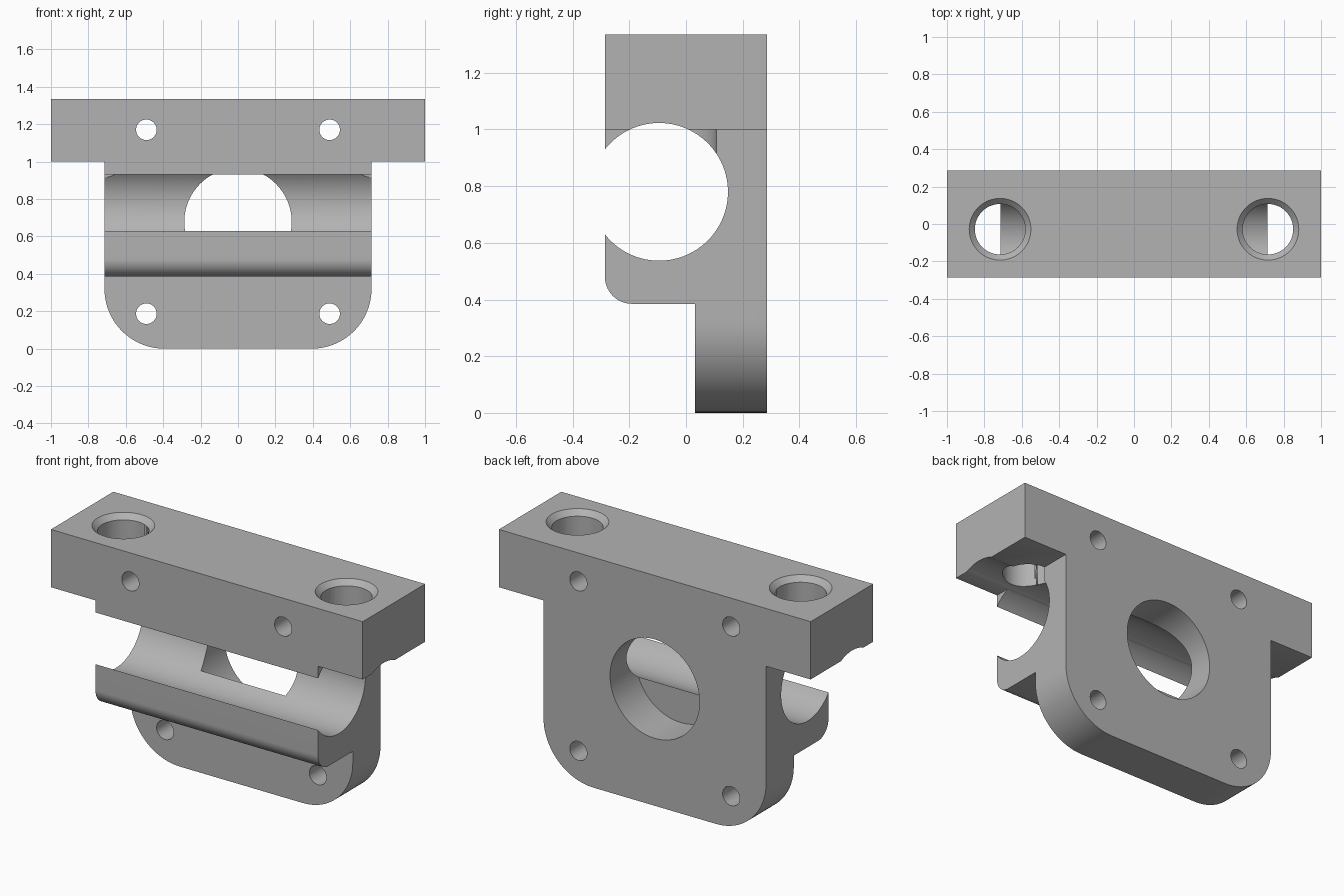
import bpy, bmesh
from math import sin, cos, pi, radians
from mathutils import Vector, Matrix

if "Cube" in bpy.data.objects:
    bpy.data.objects.remove(bpy.data.objects["Cube"], do_unlink=True)

HALF_W, HALF_D, TOP = 0.714, 0.286, 1.335
BAR_Z = 1.0


def arc(cx, cz, r, start, end, n=20):
    angles = [radians(start + (end - start) * i / n) for i in range(n + 1)]
    return [(cx + r * cos(a), cz + r * sin(a)) for a in angles]


def prism(name, outline, to_3d, direction):
    """Extrude a flat outline along a direction into a closed solid."""
    bm = bmesh.new()
    face = bm.faces.new([bm.verts.new(to_3d(*p)) for p in outline])
    new = bmesh.ops.extrude_face_region(bm, geom=[face])["geom"]
    verts = [v for v in new if isinstance(v, bmesh.types.BMVert)]
    bmesh.ops.translate(bm, verts=verts, vec=Vector(direction))
    bmesh.ops.recalc_face_normals(bm, faces=bm.faces)
    return link(name, bm)


def link(name, bm):
    mesh = bpy.data.meshes.new(name)
    bm.to_mesh(mesh)
    bm.free()
    obj = bpy.data.objects.new(name, mesh)
    bpy.context.collection.objects.link(obj)
    return obj


def rod(name, start, end, r1, r2=None, n=64):
    """Cylinder or cone between two points."""
    a, b = Vector(start), Vector(end)
    bm = bmesh.new()
    turn = (b - a).to_track_quat('Z', 'Y').to_matrix().to_4x4()
    bmesh.ops.create_cone(bm, cap_ends=True, segments=n, radius1=r1,
                          radius2=r1 if r2 is None else r2, depth=(b - a).length,
                          matrix=Matrix.Translation((a + b) / 2) @ turn)
    return link(name, bm)


# Main body: wide top bar over a plate with rounded lower corners
R = 0.32
outline = arc(-HALF_W + R, R, R, 180, 270) + arc(HALF_W - R, R, R, 270, 360)
outline += [(HALF_W, BAR_Z), (1, BAR_Z), (1, TOP), (-1, TOP), (-1, BAR_Z), (-HALF_W, BAR_Z)]
body = prism("bearing_bracket", outline, lambda x, z: (x, -HALF_D, z), (0, 2 * HALF_D, 0))

# Relief in front of the lower plate, leaving a rounded lip above it
r = 0.095
relief = [(0.032, -0.2), (0.032, 0.385)]
relief += arc(-HALF_D + r, 0.385 + r, r, 270, 180) + [(-0.5, 0.385 + r), (-0.5, -0.2)]
cutters = [prism("relief_cutter", relief, lambda y, z: (-1.2, y, z), (2.4, 0, 0))]

# Lengthwise bore, open at the front
BORE_Y, BORE_Z = -0.095, 0.78
cutters.append(rod("bore_cutter", (-1.2, BORE_Y, BORE_Z), (1.2, BORE_Y, BORE_Z), 0.243, n=96))

# Round pocket from the back into the bore
cutters.append(rod("pocket_cutter", (0, 0.6, 0.678), (0, 0.047, 0.678), 0.287, n=96))

for side in (-1, 1):
    # Chamfered vertical holes, ending inside the bore
    x, y = side * 0.716, -0.028
    cutters.append(rod("bolt_hole_cutter", (x, y, BORE_Z), (x, y, 1.5), 0.135))
    cutters.append(rod("chamfer_cutter", (x, y, TOP - 0.03), (x, y, TOP + 0.03), 0.135, 0.195))
    # Small mounting holes through front to back
    for z in (0.187, 1.17):
        cutters.append(rod("screw_hole_cutter", (side * 0.49, -0.6, z),
                           (side * 0.49, 0.6, z), 0.055, n=40))

bpy.ops.object.select_all(action='DESELECT')
bpy.context.view_layer.objects.active = body
body.select_set(True)
for cutter in cutters:
    cutter.hide_render = True
    mod = body.modifiers.new(cutter.name, 'BOOLEAN')
    mod.operation, mod.solver, mod.object = 'DIFFERENCE', 'EXACT', cutter
    bpy.ops.object.modifier_apply(modifier=mod.name)
    bpy.data.objects.remove(cutter, do_unlink=True)

# Single grey finish
grey = bpy.data.materials.new("plain_grey")
grey.use_nodes = True
colour = (0.45, 0.45, 0.45, 1)
grey.diffuse_color = colour
grey.node_tree.nodes["Principled BSDF"].inputs["Base Color"].default_value = colour
body.data.materials.clear()
body.data.materials.append(grey)
for poly in body.data.polygons:
    poly.material_index = 0

bpy.ops.object.shade_smooth_by_angle(angle=radians(25))
